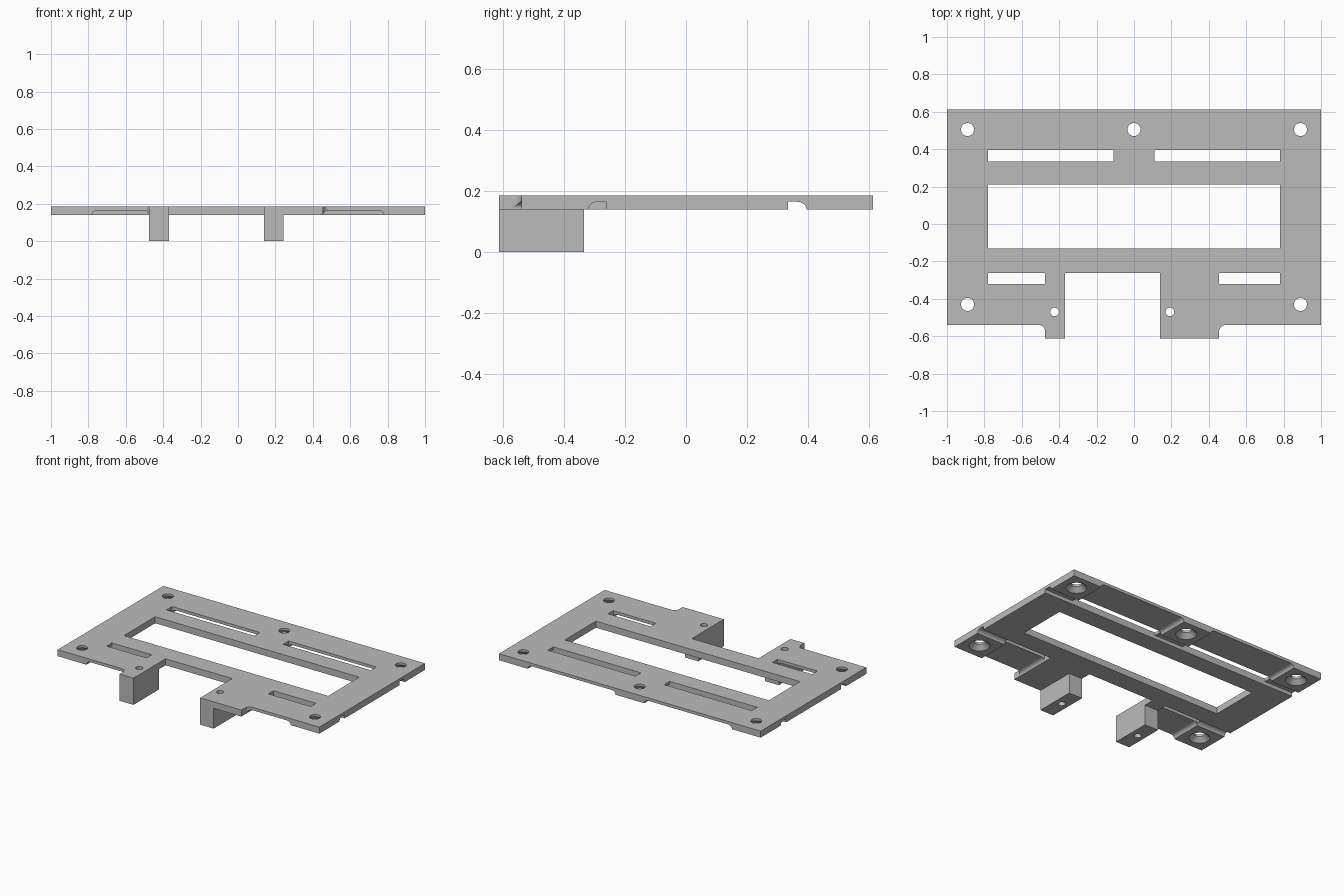
import bpy, bmesh, math

if "Cube" in bpy.data.objects:
    bpy.data.objects.remove(bpy.data.objects["Cube"])

BOTTOM, TOP, RECESS = 0.14, 0.185, 0.165
FRONT, EDGE, BACK = -0.613, -0.54, 0.613
FILLET = 0.03

grey = bpy.data.materials.new("plain grey")
grey.use_nodes = True
grey.diffuse_color = (0.5, 0.5, 0.5, 1)
grey.node_tree.nodes["Principled BSDF"].inputs["Base Color"].default_value = grey.diffuse_color


def prism(name, points, low, high, axes="xyz"):
    """Extrude a 2D profile; axes names where profile u, v and depth go."""
    order = ["xyz".index(a) for a in axes]

    def place(u, v, w):
        co = [0, 0, 0]
        for axis, value in zip(order, (u, v, w)):
            co[axis] = value
        return co

    bm = bmesh.new()
    face = bm.faces.new([bm.verts.new(place(u, v, low)) for u, v in points])
    new = bmesh.ops.extrude_face_region(bm, geom=[face])["geom"]
    shift = place(0, 0, high - low)
    bmesh.ops.translate(bm, vec=shift, verts=[g for g in new if isinstance(g, bmesh.types.BMVert)])
    bmesh.ops.recalc_face_normals(bm, faces=bm.faces)
    mesh = bpy.data.meshes.new(name)
    bm.to_mesh(mesh)
    bm.free()
    mesh.materials.append(grey)
    obj = bpy.data.objects.new(name, mesh)
    bpy.context.collection.objects.link(obj)
    return obj


def box(name, x0, x1, y0, y1, z0, z1):
    return prism(name, [(x0, y0), (x1, y0), (x1, y1), (x0, y1)], z0, z1)


def lathe(name, x, y, rings):
    """Solid of revolution about a vertical axis from (radius, z) rings."""
    bm = bmesh.new()
    n = 32
    loops = [[bm.verts.new((x + r * math.cos(math.tau * i / n),
                            y + r * math.sin(math.tau * i / n), z)) for i in range(n)]
             for r, z in rings]
    for a, b in zip(loops, loops[1:]):
        for i in range(n):
            bm.faces.new((a[i], a[(i + 1) % n], b[(i + 1) % n], b[i]))
    bm.faces.new(loops[0])
    bm.faces.new(loops[-1])
    bmesh.ops.recalc_face_normals(bm, faces=bm.faces)
    mesh = bpy.data.meshes.new(name)
    bm.to_mesh(mesh)
    bm.free()
    mesh.materials.append(grey)
    obj = bpy.data.objects.new(name, mesh)
    bpy.context.collection.objects.link(obj)
    return obj


def combine(target, tool, operation):
    mod = target.modifiers.new(operation, "BOOLEAN")
    mod.object, mod.operation, mod.solver = tool, operation, "EXACT"
    bpy.context.view_layer.objects.active = target
    bpy.ops.object.modifier_apply(modifier=mod.name)
    bpy.data.objects.remove(tool)


def arc(cx, cy, r, start, end, n=8):
    angles = [math.radians(start + (end - start) * i / n) for i in range(n + 1)]
    return [(cx + r * math.cos(a), cy + r * math.sin(a)) for a in angles]


def round_end(u, side):
    """Quarter-round upper corner of a groove profile that ends at u."""
    r = RECESS - BOTTOM
    points = arc(u - side * FILLET, BOTTOM, 1, 0, 90)
    c = u - side * FILLET
    return [(c + side * FILLET * (p[0] - c), BOTTOM + r * (p[1] - BOTTOM)) for p in points]


# Plate outline with filleted tabs and the front notch
R = 0.035
outline = [(-1, EDGE)] + arc(-0.475 - R, EDGE - R, R, 90, 0) + [
    (-0.475, FRONT), (-0.37, FRONT), (-0.37, -0.263), (0.14, -0.263), (0.14, FRONT),
    (0.455, FRONT)] + arc(0.455 + R, EDGE - R, R, 180, 90) + [(1, EDGE), (1, BACK), (-1, BACK)]
plate = prism("mounting_plate", outline, BOTTOM, TOP)

# Legs under the tabs
for x0, x1 in ((-0.475, -0.37), (0.14, 0.243)):
    combine(plate, box("leg", x0, x1, FRONT, -0.335, 0, BOTTOM + 0.02), "UNION")

# Grooves along x: square on the frame side, rounded on the pad side
low = BOTTOM - 0.02
for y0, y1, x0, x1 in ((0.335, 0.395, -1.1, 1.1), (-0.263, -0.32, -1.1, -0.475),
                       (-0.263, -0.32, 0.455, 1.1)):
    side = 1 if y1 > y0 else -1
    profile = [(y0, low), (y1, low)] + round_end(y1, side) + [(y0, RECESS)]
    combine(plate, prism("groove", profile, x0, x1, "yzx"), "DIFFERENCE")

# Shallow recesses between the screw pads, then the slots through them
bays = [(-0.78, -0.11, 0.335, 0.7, 0.335, 0.395), (0.11, 0.78, 0.335, 0.7, 0.335, 0.395),
        (-0.78, -0.475, -0.7, -0.263, -0.32, -0.263), (0.455, 0.78, -0.7, -0.263, -0.32, -0.263)]
for x0, x1, y0, y1, s0, s1 in bays:
    profile = [(x0, low), (x1, low)] + round_end(x1, 1) + round_end(x0, -1)[::-1]
    combine(plate, prism("recess", profile, y0, y1, "xzy"), "DIFFERENCE")
    combine(plate, box("slot", x0, x1, s0, s1, low, 0.3), "DIFFERENCE")

# Large central window
combine(plate, box("window", -0.78, 0.78, -0.13, 0.21, low, 0.3), "DIFFERENCE")

# Countersunk screw holes, wide on the underside
for x, y in ((-0.89, 0.505), (0, 0.505), (0.89, 0.505), (-0.89, -0.43), (0.89, -0.43)):
    rings = [(0.066, low), (0.066, BOTTOM), (0.035, 0.17), (0.035, 0.3)]
    combine(plate, lathe("screw_hole", x, y, rings), "DIFFERENCE")

# Narrow holes down through the legs
for x in (-0.425, 0.192):
    combine(plate, lathe("leg_hole", x, -0.47, [(0.023, -0.1), (0.023, 0.3)]), "DIFFERENCE")

plate.select_set(True)
bpy.context.view_layer.objects.active = plate
bpy.ops.object.shade_smooth_by_angle(angle=math.radians(30))
